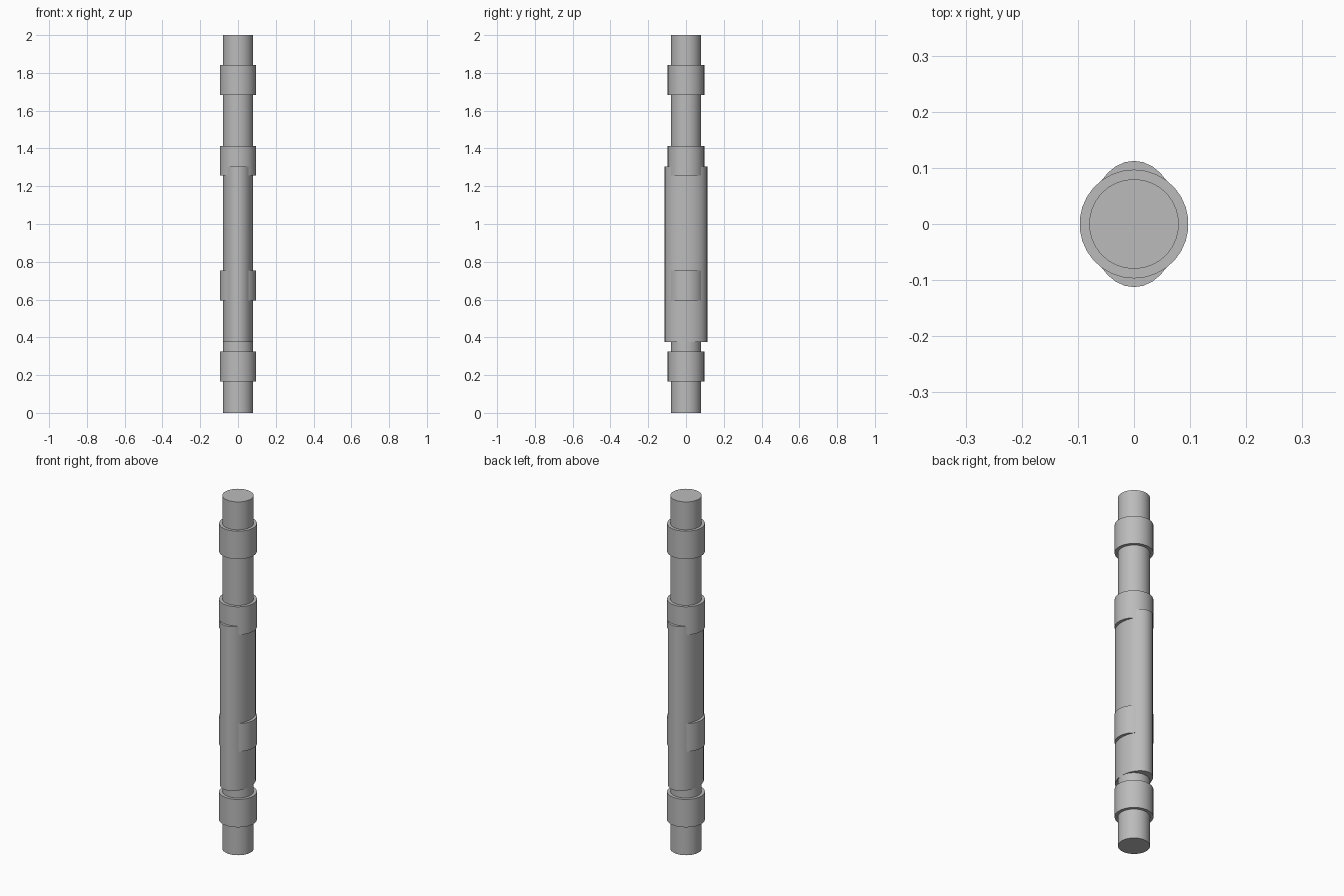
import bpy
import math

cube = bpy.data.objects.get("Cube")
if cube:
    bpy.data.objects.remove(cube, do_unlink=True)

SIDES = 30

# Single plain grey for the whole model
grey = bpy.data.materials.new("plain_grey")
grey.use_nodes = True
colour = (0.5, 0.5, 0.5, 1)
grey.diffuse_color = colour
grey.node_tree.nodes["Principled BSDF"].inputs["Base Color"].default_value = colour


def tube(name, rx, ry, bottom, top):
    """Capped upright cylinder with an elliptical section."""
    bpy.ops.mesh.primitive_cylinder_add(
        vertices=SIDES, radius=1, depth=1, location=(0, 0, (bottom + top) / 2))
    obj = bpy.context.object
    obj.name = name
    obj.scale = (rx, ry, top - bottom)
    bpy.ops.object.transform_apply(location=False, rotation=False, scale=True)
    obj.data.materials.append(grey)
    bpy.ops.object.shade_smooth_by_angle(angle=math.radians(40))
    return obj


# Long central shaft
tube("shaft", 0.08, 0.08, 0, 2)

# Oval grip sleeve, deeper front to back
tube("oval_sleeve", 0.08, 0.1125, 0.375, 1.305)

# Four equal collars
for name, z in (("bottom_collar", 0.245), ("lower_collar", 0.674),
                ("upper_collar", 1.335), ("top_collar", 1.763)):
    tube(name, 0.097, 0.097, z - 0.079, z + 0.079)
